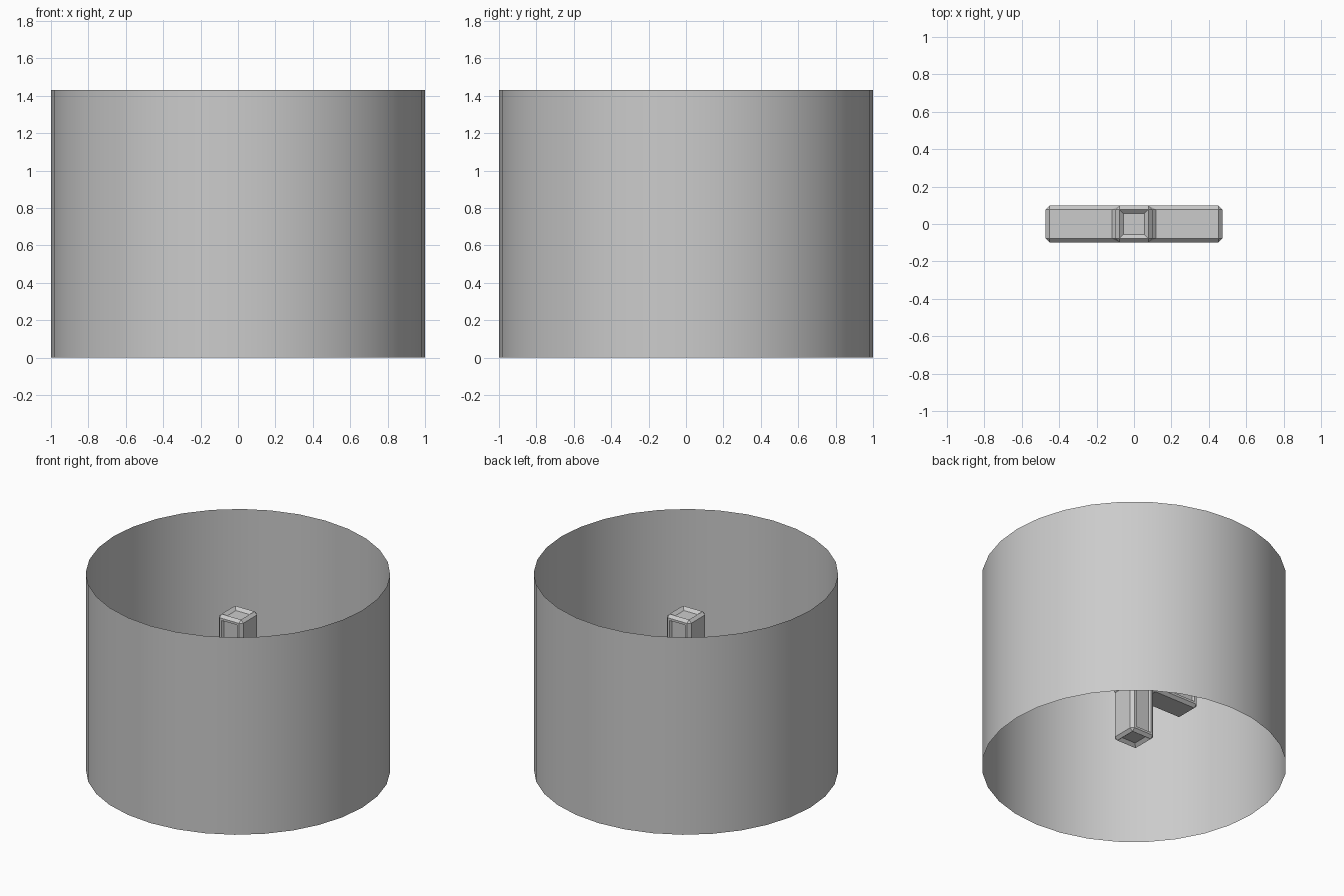
import bpy, bmesh
from mathutils import Vector

if "Cube" in bpy.data.objects:
    bpy.data.objects.remove(bpy.data.objects["Cube"])


def make_object(name, bm):
    bmesh.ops.recalc_face_normals(bm, faces=bm.faces) if name == "plus_cross" else None
    mesh = bpy.data.meshes.new(name)
    bm.to_mesh(mesh)
    bm.free()
    ob = bpy.data.objects.new(name, mesh)
    bpy.context.collection.objects.link(ob)
    return ob


# Open-ended thin drum around the cross
R, H = 1.0, 1.43
bpy.ops.mesh.primitive_cylinder_add(vertices=32, radius=R, depth=H,
                                    end_fill_type='NOTHING', location=(0, 0, H / 2))
drum = bpy.context.object
drum.name = "outer_drum"
bpy.ops.object.shade_smooth_by_angle()

# Plus-shaped solid: outline in the front plane, extruded through y
L, W, T, ZC, CH = 0.472, 0.098, 0.098, 0.672, 0.02
outline = [(W, W), (W, L), (-W, L), (-W, W), (-L, W), (-L, -W),
           (-W, -W), (-W, -L), (W, -L), (W, -W), (L, -W), (L, W)]
bm = bmesh.new()
front = bm.faces.new([bm.verts.new((x, -T, z + ZC)) for x, z in outline])
ext = bmesh.ops.extrude_face_region(bm, geom=[front])
moved = [g for g in ext["geom"] if isinstance(g, bmesh.types.BMVert)]
bmesh.ops.translate(bm, verts=moved, vec=(0, 2 * T, 0))
bmesh.ops.recalc_face_normals(bm, faces=bm.faces)

# Chamfer every edge
bmesh.ops.bevel(bm, geom=list(bm.edges), offset=CH, segments=1,
                affect='EDGES', profile=0.5)
bm.normal_update()

# Recessed panels: arm ends slope straight in, front and back have a flat rim
centre = Vector((0, 0, ZC))
ends, sides = [], []
for f in bm.faces:
    n = f.normal
    reach = (f.calc_center_median() - centre).dot(n)
    if abs(n.y) > 0.99:
        sides.append(f)
    elif max(abs(n.x), abs(n.z)) > 0.99 and reach > L - 0.01:
        ends.append(f)
bmesh.ops.inset_region(bm, faces=ends, thickness=0.023, depth=-0.02, use_even_offset=True)
bmesh.ops.inset_region(bm, faces=sides, thickness=0.016, depth=0, use_even_offset=True)
bmesh.ops.inset_region(bm, faces=sides, thickness=0.008, depth=-0.015, use_even_offset=True)
make_object("plus_cross", bm)
